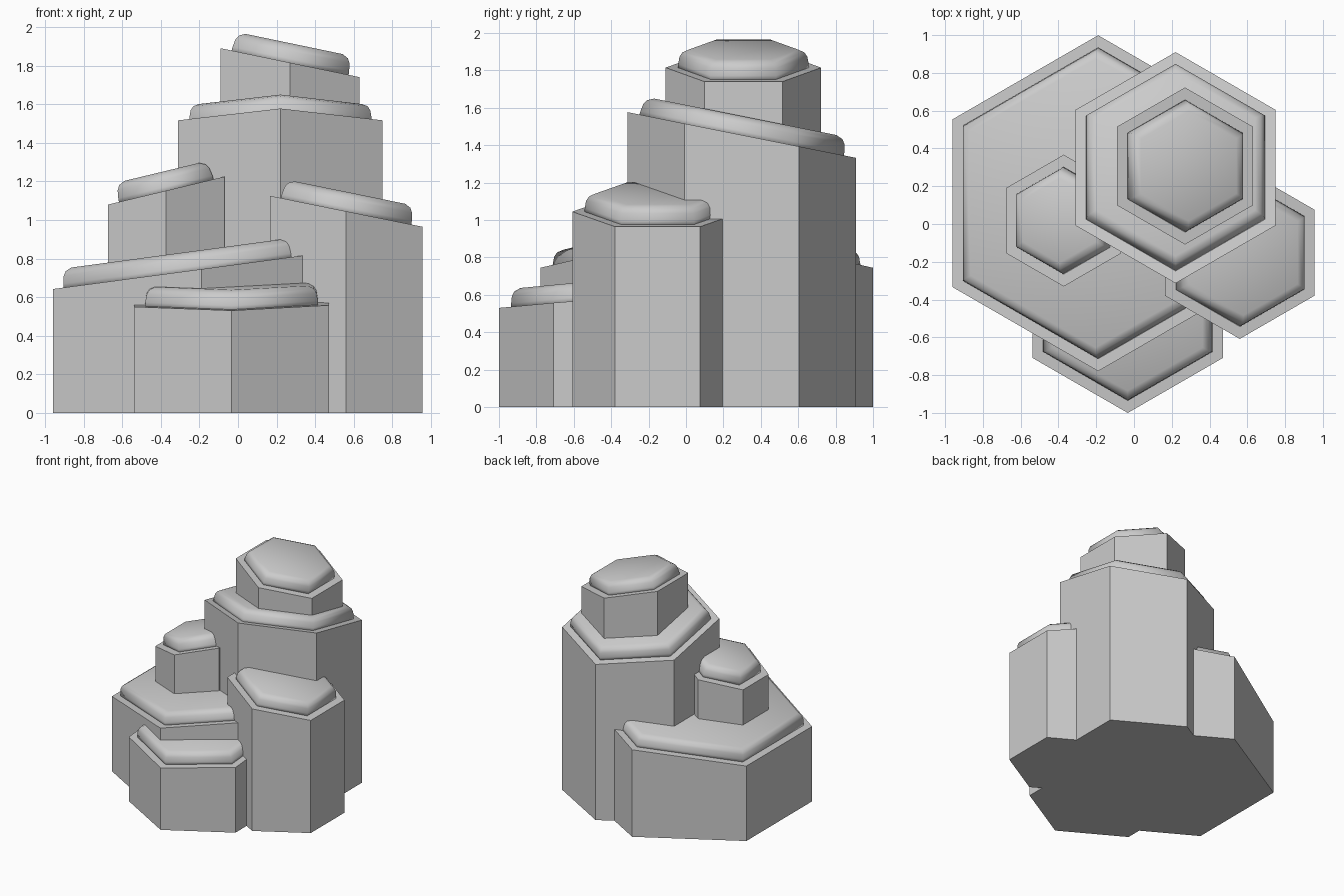
import bpy, math
from mathutils import Vector

if "Cube" in bpy.data.objects:
    bpy.data.objects.remove(bpy.data.objects["Cube"])

# cap profile: (inset from the column wall, height above the slanted top)
CAP = [(0.056, -0.01), (0.058, 0.02), (0.064, 0.058), (0.078, 0.082), (0.108, 0.097)]


def hex_ring(cx, cy, half_width, z, sx, sy, height=0.0):
    """Pointed hexagon on a slanted plane, raised along the plane's normal."""
    r = half_width / math.cos(math.pi / 6)
    shift = Vector((-sx, -sy, 1)) * height
    ring = []
    for i in range(6):
        a = math.pi / 6 + i * math.pi / 3
        x, y = r * math.cos(a), r * math.sin(a)
        ring.append(Vector((cx + x, cy + y, z + sx * x + sy * y)) + shift)
    return ring


def loft(name, rings):
    """Closed solid through a stack of hexagon rings."""
    verts = [v for ring in rings for v in ring]
    faces = [list(range(5, -1, -1))]
    for k in range(len(rings) - 1):
        for i in range(6):
            j = (i + 1) % 6
            faces.append([k * 6 + i, k * 6 + j, k * 6 + 6 + j, k * 6 + 6 + i])
    n = len(verts)
    faces.append(list(range(n - 6, n)))
    mesh = bpy.data.meshes.new(name)
    mesh.from_pydata(verts, [], faces)
    mesh.update()
    obj = bpy.data.objects.new(name, mesh)
    bpy.context.collection.objects.link(obj)
    return obj


def column(name, cx, cy, half_width, z, sx, sy):
    # flat-sided stone shaft with a slanted top
    loft(name + "_column", [hex_ring(cx, cy, half_width, 0, 0, 0),
                            hex_ring(cx, cy, half_width, z, sx, sy)])
    # soft rounded cap set in from the rim
    cap = loft(name + "_cap", [hex_ring(cx, cy, half_width - d, z, sx, sy, h) for d, h in CAP])
    cap.data.polygons.foreach_set("use_smooth", [True] * len(cap.data.polygons))


# name, centre x, centre y, half width, top height at centre, slope in x, slope in y
for spec in [
    ("broad_left", -0.19, 0.11, 0.77, 0.745, 0.134, 0.0),
    ("low_front", -0.033, -0.417, 0.505, 0.577, 0.008, 0.08),
    ("right", 0.56, -0.152, 0.395, 1.045, -0.203, 0.0),
    ("small_left", -0.372, 0.018, 0.302, 1.152, 0.24, 0.0),
    ("tall_back", 0.22, 0.298, 0.53, 1.455, 0.0, -0.20),
    ("top", 0.27, 0.307, 0.36, 1.815, -0.208, 0.0),
]:
    column(*spec)
